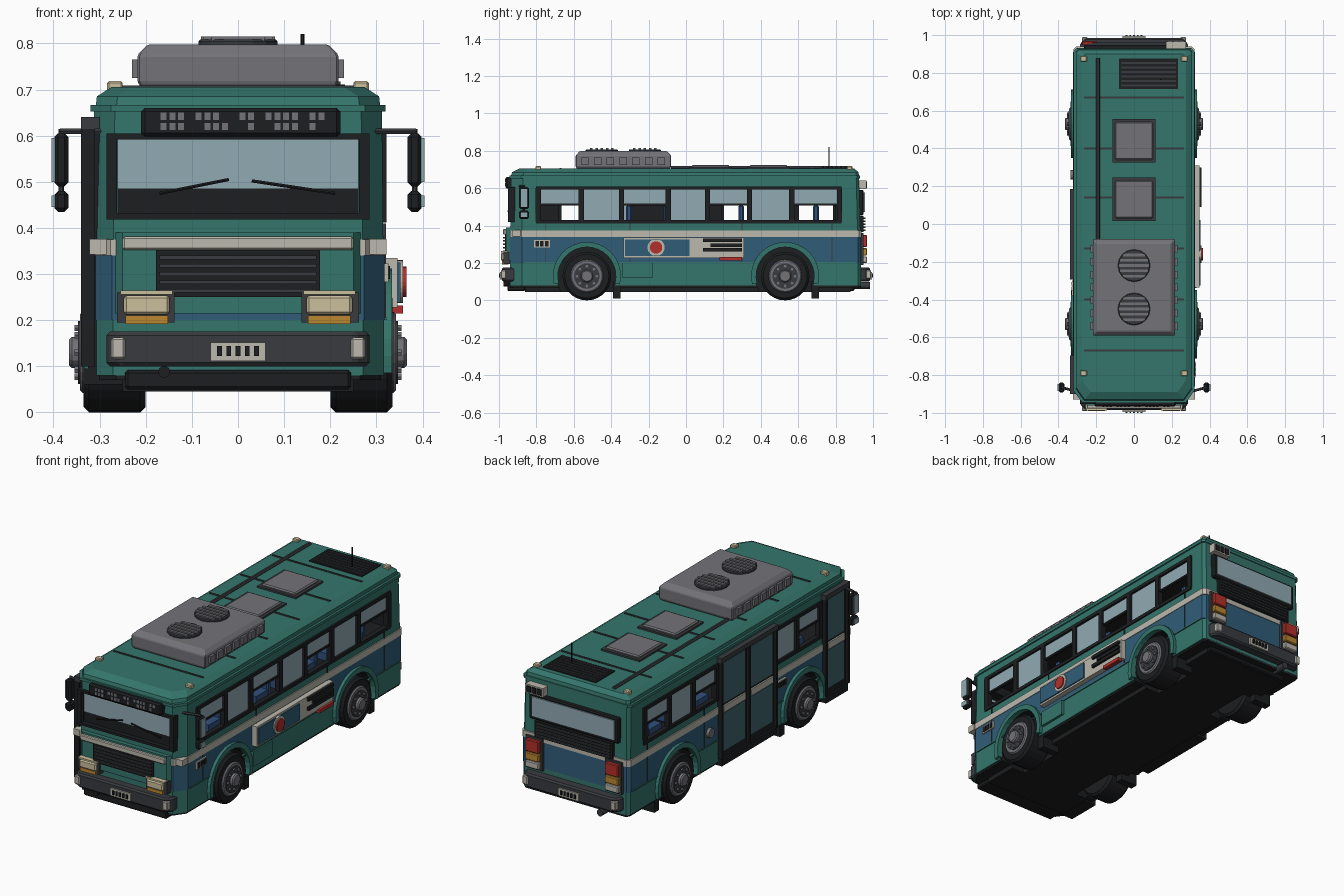
import bpy, bmesh, random
from math import cos, sin, pi, radians
from mathutils import Vector

if "Cube" in bpy.data.objects:
    bpy.data.objects.remove(bpy.data.objects["Cube"])

random.seed(4)
COL = dict(green=(.035, .18, .15), blue=(.03, .11, .19), cream=(.5, .48, .42), black=(.012, .013, .015),
           dark=(.04, .043, .05), grey=(.17, .17, .19), glass=(.28, .4, .45), tint=(.05, .13, .15),
           red=(.45, .03, .025), amber=(.5, .24, .03), lamp=(.6, .52, .33), seat=(.03, .08, .2))
MAT = {}
for k, c in COL.items():
    MAT[k] = bpy.data.materials.new(k)
    MAT[k].diffuse_color = (*c, 1)


def finish(name, bm, col, bevel=0):
    bmesh.ops.recalc_face_normals(bm, faces=bm.faces[:])
    me = bpy.data.meshes.new(name)
    bm.to_mesh(me)
    bm.free()
    me.materials.append(MAT[col])
    ob = bpy.data.objects.new(name, me)
    bpy.context.collection.objects.link(ob)
    if bevel:
        m = ob.modifiers.new("bevel", 'BEVEL')
        m.width, m.segments = bevel, 1
    return ob


def loft(name, rings, col, bevel=0):
    bm = bmesh.new()
    vs = [[bm.verts.new(p) for p in r] for r in rings]
    n = len(vs[0])
    for a, b in zip(vs, vs[1:]):
        for i in range(n):
            bm.faces.new((a[i], a[(i + 1) % n], b[(i + 1) % n], b[i]))
    bm.faces.new(vs[0])
    bm.faces.new(vs[-1])
    return finish(name, bm, col, bevel)


def prism(name, pts, axis, a, b, col, bevel=0):
    f = {'X': lambda p, t: (t, *p), 'Y': lambda p, t: (p[0], t, p[1]), 'Z': lambda p, t: (*p, t)}[axis]
    return loft(name, [[f(p, t) for p in pts] for t in (a, b)], col, bevel)


def box(name, x0, x1, y0, y1, z0, z1, col, bevel=0):
    return prism(name, [(x0, y0), (x1, y0), (x1, y1), (x0, y1)], 'Z', z0, z1, col, bevel)


def cyl(name, axis, u, v, r, a, b, col, n=16, bevel=0):
    return prism(name, [(u + r * cos(2 * pi * i / n), v + r * sin(2 * pi * i / n)) for i in range(n)],
                 axis, a, b, col, bevel)


def rod(name, p, q, r, col):
    p, q = Vector(p), Vector(q)
    rot = (q - p).to_track_quat('Z', 'Y')
    ring = [rot @ Vector((r * cos(i * pi / 3), r * sin(i * pi / 3), 0)) for i in range(6)]
    return loft(name, [[p + v for v in ring], [q + v for v in ring]], col)


def plan(h, f, r, z, c=.045, d=.015):
    return [(-h + c, f, z), (h - c, f, z), (h, f + c * 1.4, z), (h, r - d, z),
            (h - d, r, z), (-h + d, r, z), (-h, r - d, z), (-h, f + c * 1.4, z)]


def cut(ob, cutters):
    for c in cutters:
        m = ob.modifiers.new("cut", 'BOOLEAN')
        m.object, m.operation, m.solver, m.material_mode = c, 'DIFFERENCE', 'EXACT', 'TRANSFER'
        c.hide_render, c.display_type = True, 'WIRE'


# Body shell in horizontal bands, wheel wells and window openings cut out
wells = [cyl("well_cutter", 'X', y, .13, .16, *sorted((s * .17, s * .5)), 'black', 24)
         for s in (1, -1) for y in (-.53, .53)]
bands = [loft(n, [plan(h, -.94, .935, a), plan(h, -.94, .935, b)], c) for n, h, a, b, c in (
    ("skirt", .316, .08, .2, 'green'), ("blue_band", .318, .2, .34, 'blue'), ("underside", .31, .07, .085, 'black'))]
bands.append(box("chassis", -.25, .25, -.86, .88, .045, .08, 'black'))
for o in bands:
    cut(o, wells)
loft("cream_stripe", [plan(.321, -.942, .939, .34), plan(.321, -.942, .939, .375)], 'cream')
upper = loft("upper_body", [plan(.315, -.94, .932, .375), plan(.312, -.935, .925, .655)], 'green')
cut(upper, [box("opening_cutter", *d, 'black') for d in (
    (-.285, .285, -.87, .87, .39, .645), (.2, .5, -.79, .82, .42, .6), (-.5, -.2, -.68, -.29, .42, .6),
    (-.5, -.2, .19, .8, .42, .6), (-.26, .26, -1.1, -.8, .43, .6), (-.24, .24, .8, 1.1, .47, .58))])
loft("gutter", [plan(.32, -.945, .93, .652), plan(.32, -.945, .93, .667)], 'green')
loft("roof", [plan(.308, -.935, .925, .667), plan(.306, -.93, .922, .685), plan(.275, -.89, .9, .705)], 'green')

for s in (1, -1):
    def sbox(name, x0, x1, *rest):
        return box(name, *sorted((s * x0, s * x1)), *rest)

    # Wheels, arch flares and mud flaps
    for y in (-.53, .53):
        cyl("tyre", 'X', y, .13, .13, s * .2, s * .335, 'black', 28, .012)
        cyl("rim", 'X', y, .13, .088, s * .3, s * .343, 'grey', 24, .006)
        cyl("rim_dish", 'X', y, .13, .068, s * .34, s * .347, 'dark', 24)
        cyl("hub", 'X', y, .13, .034, s * .34, s * .366, 'grey', 12, .006)
        for i in range(8):
            cyl("lug_nut", 'X', y + .053 * cos(i * pi / 4), .13 + .053 * sin(i * pi / 4), .008,
                s * .34, s * .355, 'grey', 6)
        arc = [radians(-14 + 208 * i / 18) for i in range(19)]
        prism("arch_flare", [(y + .182 * cos(t), .13 + .182 * sin(t)) for t in arc] +
              [(y + .155 * cos(t), .13 + .155 * sin(t)) for t in reversed(arc)], 'X', s * .305, s * .334, 'green')
        sbox("mud_flap", .21, .31, y + .14, y + .18, .01, .1, 'black')
    # Side windows: frames, pillars, full and half-open panes
    for edges in ([(-.79, -.56, -.345, -.095, .115, .34, .565, .82)] if s > 0 else
                  [(-.68, -.485, -.29), (.19, .39, .59, .8)]):
        for z in (.412, .592):
            sbox("window_rail", .295, .322, edges[0] - .012, edges[-1] + .012, z, z + .018, 'black')
        for y in edges:
            sbox("window_pillar", .295, .322, y - .014, y + .014, .42, .6, 'black')
        for i, (a, b) in enumerate(zip(edges, edges[1:])):
            half = i % 2 == 0
            sbox("window_pane", .302, .31, a, b, .515 if half else .42, .6, 'glass')
            if half:
                sbox("sliding_bar", .3, .316, a, b, .508, .518, 'black')
    # Seats
    for i in range(7):
        y = -.52 + .2 * i
        if s > 0 or not -.33 < y < .15:
            sbox("seat_cushion", .08, .26, y - .1, y, .39, .43, 'seat')
            sbox("seat_back", .08, .26, y, y + .03, .39, .51, 'seat', .008)
    # Mirrors
    rod("mirror_arm", (s * .29, -.89, .61), (s * .385, -.865, .61), .007, 'dark')
    rod("mirror_stem", (s * .383, -.865, .615), (s * .383, -.865, .44), .006, 'dark')
    for a, b in ((.49, .605), (.435, .48)):
        sbox("mirror", .368, .398, -.892, -.84, a, b, 'black', .008)
        sbox("mirror_glass", .395, .404, -.885, -.847, a + .01, b - .01, 'glass')
    # Roof marker lamps, headlights, tail lights, bumper ends
    for y in (-.79, .875):
        sbox("marker_lamp", .25, .284, y - .015, y + .015, .69, .718, 'lamp', .004)
    sbox("headlight_housing", .138, .262, -.975, -.93, .195, .26, 'dark')
    sbox("headlight", .148, .248, -.99, -.95, .212, .254, 'lamp', .006)
    sbox("headlight_cap", .142, .255, -.988, -.95, .256, .264, 'lamp')
    sbox("turn_signal", .152, .244, -.984, -.95, .192, .21, 'amber')
    sbox("corner_marker", .28, .322, -.93, -.885, .342, .376, 'cream')
    sbox("tail_housing", .185, .285, .92, .95, .19, .36, 'dark')
    for a, b, c in ((.285, .35, 'red'), (.24, .28, 'amber'), (.2, .235, 'cream')):
        sbox("tail_lamp", .195, .275, .93, .968, a, b, c, .004)
    # Belt trim, panel seams
    sbox("belt_trim", .31, .322, -.86, .91, .2, .206, 'green')
    for y in (-.75, -.3, .3, .78):
        sbox("panel_seam", .31, .3205, y - .002, y + .002, .2, .41, 'dark')

# Bumpers with plates, front and rear
for s in (-1, 1):
    prism("bumper", [(-.285, s * .9), (-.285, s * .955), (-.255, s * .985), (.255, s * .985), (.285, s * .955),
                     (.285, s * .9)], 'Z', .1, .175, 'dark', .008)
    ys = lambda a, b: sorted((s * a, s * b))
    box("plate", -.06, .06, *ys(.97, .994), .112, .152, 'cream')
    for i in range(5):
        box("plate_bar", -.045 + .02 * i, -.035 + .02 * i, *ys(.98, 1), .122, .144, 'black')
    for x in (-.26, .26):
        box("bumper_end", x - .015, x + .015, *ys(.94, .99), .116, .162, 'cream', .004)
    box("lower_valance", -.245, .245, *ys(.86, .955 if s < 0 else .9), .05, .092, 'black', .006)
cyl("tow_eye", 'Y', -.16, .088, .013, -.975, -.9, 'black', 10)
cyl("exhaust", 'Y', -.18, .08, .018, .8, .985, 'dark', 12)

# Front: lower panel, grille, windscreen, wipers, destination board
prism("front_panel", [(-.28, -.92), (-.25, -.962), (.25, -.962), (.28, -.92)], 'Z', .215, .39, 'green')
box("front_cream_bar", -.25, .25, -.978, -.94, .352, .381, 'cream', .004)
box("grille", -.178, .178, -.968, -.93, .25, .352, 'black')
for i in range(5):
    box("grille_slat", -.17, .17, -.978, -.95, .26 + .018 * i, .268 + .018 * i, 'dark')
box("windscreen", -.27, .27, -.93, -.922, .485, .6, 'glass')
box("dashboard", -.27, .27, -.928, -.8, .42, .487, 'black')
for x in (-.285, .262):
    box("windscreen_post", x, x + .023, -.952, -.915, .425, .605, 'black')
for z in (.418, .592):
    box("windscreen_rail", -.285, .285, -.952, -.915, z, z + .013, 'black')
rod("wiper", (-.17, -.95, .475), (-.02, -.945, .505), .004, 'black')
rod("wiper", (.03, -.945, .502), (.21, -.95, .475), .004, 'black')
box("destination_board", -.21, .222, -.966, -.92, .598, .66, 'black', .008)
for i in range(20):
    for z in (.612, .634):
        if random.random() < .72:
            box("display_cell", -.168 + .019 * i, -.155 + .019 * i, -.969, -.96, z, z + .016, 'grey')

# Rear: window, louvres, route display
box("rear_window_frame", -.265, .265, .915, .95, .455, .59, 'black', .006)
box("rear_window", -.245, .245, .94, .956, .472, .578, 'glass')
box("engine_vent", -.23, .23, .92, .95, .365, .45, 'black')
for i in range(5):
    box("engine_louvre", -.22, .22, .94, .96, .372 + .016 * i, .38 + .016 * i, 'dark')
box("rear_display", .17, .275, .92, .965, .595, .642, 'cream')
for i in range(3):
    box("rear_display_cell", .18 + .031 * i, .204 + .031 * i, .95, .969, .602, .635, 'black')

# Right side advert panel, small vent, service hatch
box("advert_frame", .31, .346, -.335, .31, .228, .335, 'cream')
box("advert_blue", .34, .352, -.325, .02, .238, .325, 'blue')
cyl("advert_ring", 'X', -.16, .283, .046, .34, .358, 'cream', 24)
cyl("advert_disc", 'X', -.16, .283, .033, .35, .365, 'red', 24)
for a, b, z, c in ((.09, .3, .312, 'black'), (.13, .3, .285, 'black'), (.09, .3, .262, 'black'), (.18, .3, .214, 'red')):
    box("advert_stripe", .335, .358, a, b, z, z + .018, c)
box("service_hatch", .31, .33, -.34, -.18, .12, .2, 'green')
for x0, x1, yc in ((.31, .326, -.77), (-.328, -.31, -.34)):
    box("side_vent", x0, x1, yc - .042, yc + .042, .283, .323, 'cream')
    for i in range(3):
        box("side_vent_slot", x0 - .003, x1 + .003, yc - .035 + .025 * i, yc - .016 + .025 * i, .289, .317, 'black')

# Left side doors: a double door amidships, single door at the front
for leaves in ([(-.285, -.055), (-.055, .175)], [(-.89, -.705)]):
    y0, y1 = leaves[0][0], leaves[-1][1]
    box("door_backing", -.325, -.3, y0, y1, .09, .635, 'black')
    box("door_header", -.34, -.3, y0 - .01, y1 + .01, .615, .64, 'dark')
    box("door_step", -.335, -.25, y0, y1, .06, .095, 'black')
    for a, b in leaves:
        box("door_pane", -.33, -.31, a + .022, b - .022, .385, .605, 'tint')
        box("door_lower", -.33, -.31, a + .022, b - .022, .13, .335, 'tint')
        box("door_stripe", -.333, -.31, a + .022, b - .022, .34, .375, 'cream')
        for y in (a, b):
            box("door_stile", -.34, -.31, y - .008, y + .008, .1, .62, 'black')
cyl("fuel_cap", 'X', .26, .27, .025, -.335, -.31, 'grey', 12)

# Roof: air conditioner, fans, hatches, vent, conduit, ribs, antenna
ac = lambda h, m, z: [(-h, -.59 + m, z), (h, -.59 + m, z), (h, -.08 - m, z), (-h, -.08 - m, z)]
loft("air_conditioner", [ac(.205, .01, .7), ac(.218, 0, .715), ac(.218, 0, .775), ac(.195, .022, .798)], 'grey', .004)
for i in range(7):
    for s in (-1, 1):
        box("cooler_side_vent", *sorted((s * .2, s * .23)), -.56 + .068 * i, -.52 + .068 * i, .725, .765, 'grey')
for y in (-.22, -.45):
    cyl("fan", 'Z', 0, y, .086, .79, .808, 'dark', 16, .004)
    for i in range(5):
        v = -.056 + .028 * i
        w = (.08 ** 2 - v * v) ** .5
        box("fan_slat", -w, w, y + v - .007, y + v + .007, .8, .815, 'grey')
for y in (.13, .44):
    box("roof_hatch_base", -.115, .115, y - .115, y + .115, .695, .714, 'dark')
    box("roof_hatch", -.1, .1, y - .1, y + .1, .705, .725, 'grey', .006)
box("roof_vent", -.08, .232, .715, .875, .69, .711, 'black')
for i in range(6):
    box("roof_vent_slat", -.07, .222, .728 + .024 * i, .738 + .024 * i, .7, .717, 'dark')
rod("conduit", (-.19, -.08, .709), (-.19, .88, .709), .01, 'dark')
for y in (-.67, -.4, -.13, .14, .4, .67):
    box("roof_rib", -.265, .265, y - .005, y + .005, .7, .709, 'dark')
rod("antenna", (.14, .765, .7), (.14, .765, .82), .004, 'black')

for m in bpy.data.materials:
    if m.users and not m.is_grease_pencil:
        m.use_nodes = True
        m.node_tree.nodes["Principled BSDF"].inputs["Base Color"].default_value = m.diffuse_color
